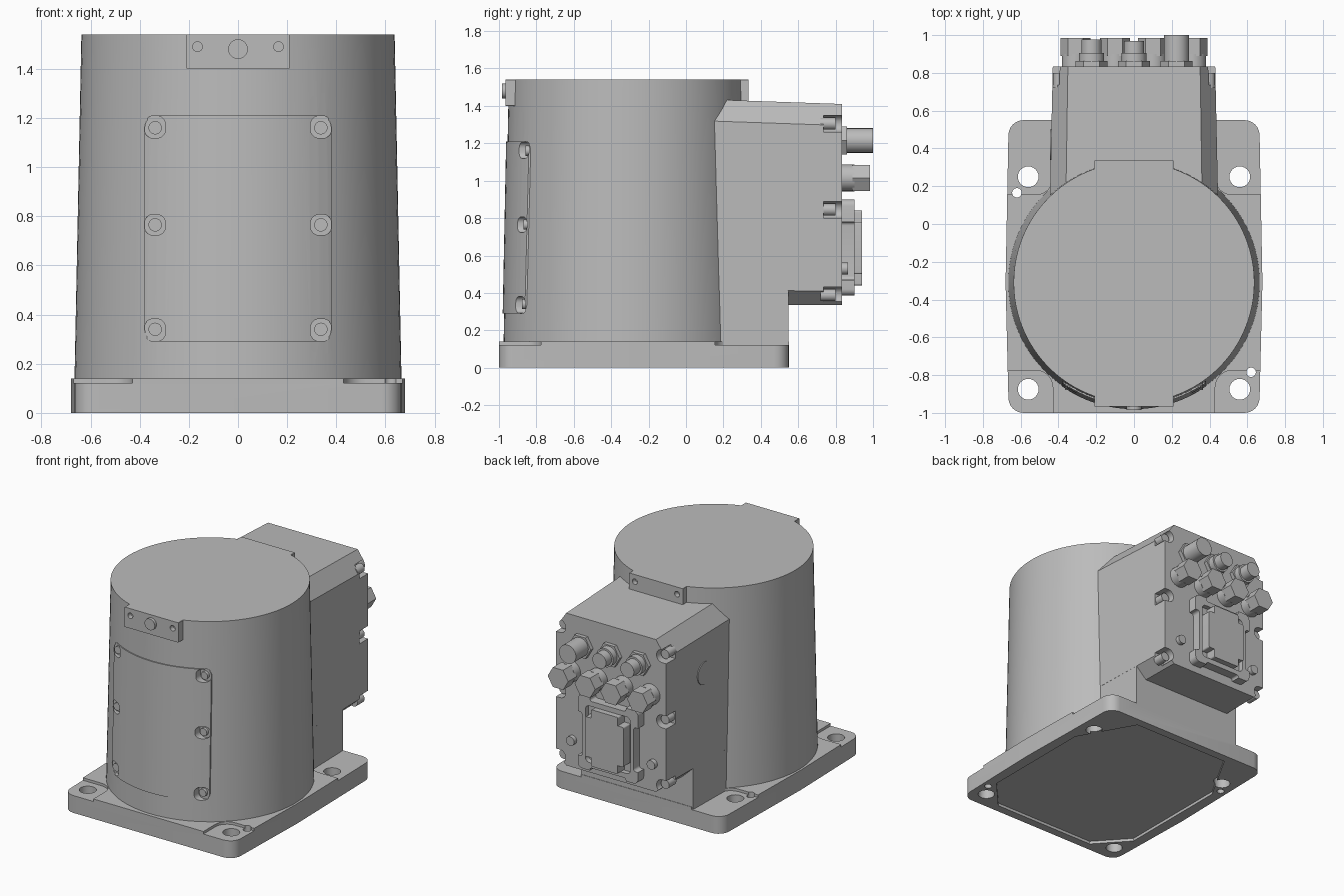
import bpy, bmesh, math

if "Cube" in bpy.data.objects:
    bpy.data.objects.remove(bpy.data.objects["Cube"])

GREY = (0.5, 0.5, 0.5, 1)
grey = bpy.data.materials.new("light grey metal")
grey.use_nodes = True
grey.diffuse_color = GREY
grey.node_tree.nodes["Principled BSDF"].inputs["Base Color"].default_value = GREY

CY = -0.31      # y of the tower axis
BACK = 0.835    # y of the rear connector face


def rrect(u0, u1, v0, v1, r, seg=6):
    """Rounded rectangle outline, counter-clockwise from the upper right corner."""
    pts = []
    for k, (cu, cv) in enumerate([(u1 - r, v1 - r), (u0 + r, v1 - r),
                                  (u0 + r, v0 + r), (u1 - r, v0 + r)]):
        for i in range(seg + 1):
            a = math.pi / 2 * (k + i / seg)
            pts.append((cu + r * math.cos(a), cv + r * math.sin(a)))
    return pts


def ring(u, v, r, n=24):
    return [(u + r * math.cos(math.tau * i / n), v + r * math.sin(math.tau * i / n))
            for i in range(n)]


def chamfered(w, low, high, du, dlow, dhigh):
    """Eight-sided section, symmetric about u = 0."""
    half = [(w - du, low), (w, low + dlow), (w, high - dhigh), (w - du, high)]
    return half + [(-u, v) for u, v in reversed(half)]


def loft(name, start, end, lo, hi, axis="Z"):
    """Solid between two outlines placed at lo and hi along an axis."""
    place = {"X": lambda u, v, w: (w, u, v), "Y": lambda u, v, w: (u, w, v),
             "Z": lambda u, v, w: (u, v, w)}[axis]
    bm = bmesh.new()
    a = [bm.verts.new(place(u, v, lo)) for u, v in start]
    b = [bm.verts.new(place(u, v, hi)) for u, v in end]
    bm.faces.new(a)
    bm.faces.new(b)
    for i in range(len(a)):
        j = (i + 1) % len(a)
        bm.faces.new((a[i], a[j], b[j], b[i]))
    bmesh.ops.recalc_face_normals(bm, faces=bm.faces)
    mesh = bpy.data.meshes.new(name)
    bm.to_mesh(mesh)
    bm.free()
    mesh.materials.append(grey)
    ob = bpy.data.objects.new(name, mesh)
    bpy.context.collection.objects.link(ob)
    return ob


def prism(name, outline, lo, hi, axis="Z"):
    return loft(name, outline, outline, lo, hi, axis)


def combine(ob, tools, operation="DIFFERENCE"):
    """Apply booleans and discard the tools."""
    for t in tools:
        m = ob.modifiers.new("bool", "BOOLEAN")
        m.object, m.operation, m.solver = t, operation, "EXACT"
    deps = bpy.context.evaluated_depsgraph_get()
    mesh = bpy.data.meshes.new_from_object(ob.evaluated_get(deps))
    ob.modifiers.clear()
    ob.data = mesh
    for t in tools:
        bpy.data.objects.remove(t)


def tower_radius(z):
    return 0.668 - 0.02 * z


def cone(name, z0, z1, extra=0.0, n=96):
    return loft(name, ring(0, CY, tower_radius(z0) + extra, n),
                ring(0, CY, tower_radius(z1) + extra, n), z0, z1)


# Base plate with gently bowed sides, corner recesses, bolt and dowel holes
outline = rrect(-0.665, 0.665, -1, 0.55, 0.08)
outline.insert(14, (-0.68, CY))
outline.append((0.68, CY))
base = prism("base_plate", outline, 0, 0.14)
cuts = []
for s in (-1, 1):
    u = sorted((s * 0.43, s * 0.9))
    cuts += [prism("cut", rrect(*u, 0.155, 0.8, 0.09), 0.122, 0.3),
             prism("cut", rrect(*u, -1.3, -0.775, 0.09), 0.122, 0.3)]
    cuts += [prism("cut", ring(s * 0.56, y, 0.055), -0.1, 0.3) for y in (0.25, -0.875)]
    cuts.append(prism("cut", ring(s * 0.62, -0.31 - s * 0.475, 0.025), -0.1, 0.3))
pocket = [(0.6, 0.1), (0.38, 0.49), (-0.38, 0.49), (-0.6, 0.1),
          (-0.6, -0.72), (-0.4, -0.94), (0.4, -0.94), (0.6, -0.72)]
cuts.append(prism("cut", pocket, -0.1, 0.02))
combine(base, cuts)

# Tapered round tower with front and rear mounting pads
tower = cone("tower", 0.11, 1.54)
combine(tower, [prism("pad", rrect(-0.21, 0.21, 1.4, 1.54, 0.002, 1), lo, hi, "Y")
                for lo, hi in ((-0.965, -0.6), (0.0, 0.335))], "UNION")
combine(tower, [prism("cut", ring(x, 1.49, 0.02, 16), lo, hi, "Y")
                for x in (-0.165, 0.165) for lo, hi in ((-1.1, -0.93), (0.3, 0.5))])
prism("front_pad_plug", ring(0, 1.48, 0.04), -0.985, -0.9, "Y")

# Curved access cover with screw pockets
cover = cone("access_cover", 0.2, 1.3, 0.008)
combine(cover, [prism("cut", rrect(-0.38, 0.38, 0.29, 1.21, 0.05), -1.2, -0.75, "Y")],
        "INTERSECT")
for part in (cover, tower):
    cuts = []
    for s in (-1, 1):
        for z, d0, d1 in ((1.16, 0.042, 0.048), (0.765, 0.042, 0.042), (0.34, 0.048, 0.042)):
            floor = CY - math.sqrt(tower_radius(z) ** 2 - 0.37 ** 2)
            u = sorted((s * 0.295, s * 0.381))
            cuts.append(prism("cut", rrect(*u, z - d0, z + d1, 0.035), -1.2, floor, "Y"))
            if part is cover:
                prism("cover_screw", ring(s * 0.337, z, 0.027), floor - 0.02, floor + 0.01, "Y")
    combine(part, cuts)

# Rear connector housing, with a pedestal down to the base
housing = loft("rear_housing", chamfered(0.447, 0.335, 1.437, 0.085, 0.08, 0.115),
               chamfered(0.43, 0.335, 1.41, 0.08, 0.075, 0.115), 0.05, BACK, "Y")
pedestal = loft("pedestal", [(-0.447, 0.0), (0.447, 0.0), (0.436, 0.547), (-0.436, 0.547)],
                [(-0.447, 0.0), (0.447, 0.0), (0.436, 0.547), (-0.436, 0.547)], 0.11, 0.6)
combine(housing, [pedestal], "UNION")
cuts = []
for s in (-1, 1):
    for z in (1.305, 0.845, 0.388):
        u = sorted((s * 0.355, s * 0.6))
        cuts.append(prism("cut", rrect(*u, z - 0.045, z + 0.045, 0.043), 0.735, 1, "Y"))
        prism("housing_screw", ring(s * 0.397, z, 0.032), 0.72, 0.8, "Y")
combine(housing, cuts)
prism("side_cap", ring(0.42, 1.04, 0.08, 32), -0.444, -0.42, "X")

# Upper row of round connectors
for x, tip in ((0.225, 1.0), (0, 0.97), (-0.225, 0.98)):
    prism("round_connector_nut", ring(x, 1.215, 0.085, 6), BACK - 0.02, 0.862, "Y")
    prism("round_connector_collar", ring(x, 1.215, 0.066), 0.86, 0.905 if x < 0.1 else tip, "Y")
    prism("round_connector_tip", ring(x, 1.215, 0.053), 0.9, tip - 0.002, "Y")

# Lower row of hexagonal connectors
for x in (-0.31, -0.1, 0.1, 0.31):
    prism("hex_connector_collar", ring(x, 1.015, 0.072), BACK - 0.02, 0.9, "Y")
    prism("hex_connector_cap", ring(x, 1.015, 0.08, 6), 0.89, 0.985, "Y")

# Large multi-pin connector: notched frame, dished centre and raised cap
X0, Z0 = -0.02, 0.64
frame = prism("connector_frame", rrect(X0 - 0.235, X0 + 0.235, 0.385, 0.9, 0.035),
              BACK - 0.02, 0.9, "Y")
cuts = [prism("cut", rrect(X0 - 0.175, X0 + 0.175, 0.44, 0.84, 0.03), 0.865, 1, "Y")]
for s in (-1, 1):
    u = sorted((X0 + s * 0.2, X0 + s * 0.4))
    cuts.append(prism("cut", rrect(*u, 0.47, 0.78, 0.02), 0.8, 1, "Y"))
    v = sorted((Z0 + s * 0.235, Z0 + s * 0.4))
    cuts.append(prism("cut", rrect(X0 - 0.14, X0 + 0.14, *v, 0.015), 0.8, 1, "Y"))
combine(frame, cuts)
cap = prism("connector_cap", rrect(X0 - 0.105, X0 + 0.105, 0.44, 0.84, 0.01), 0.85, 0.94, "Y")
combine(cap, [prism("wing", rrect(X0 - 0.15, X0 + 0.15, 0.5, 0.78, 0.01), 0.85, 0.94, "Y")],
        "UNION")

# Small plugs on either side of the large connector
for x in (-0.33, 0.3):
    prism("small_plug", ring(x, 0.53, 0.032, 16), BACK - 0.02, 0.865, "Y")

# Smooth the round surfaces and keep the machined edges crisp
bpy.ops.object.select_all(action="DESELECT")
for ob in bpy.context.collection.objects:
    if ob.type == "MESH" and ob.data.materials and ob.data.materials[0] == grey:
        ob.select_set(True)
        bpy.context.view_layer.objects.active = ob
bpy.ops.object.shade_smooth_by_angle(angle=math.radians(25))
